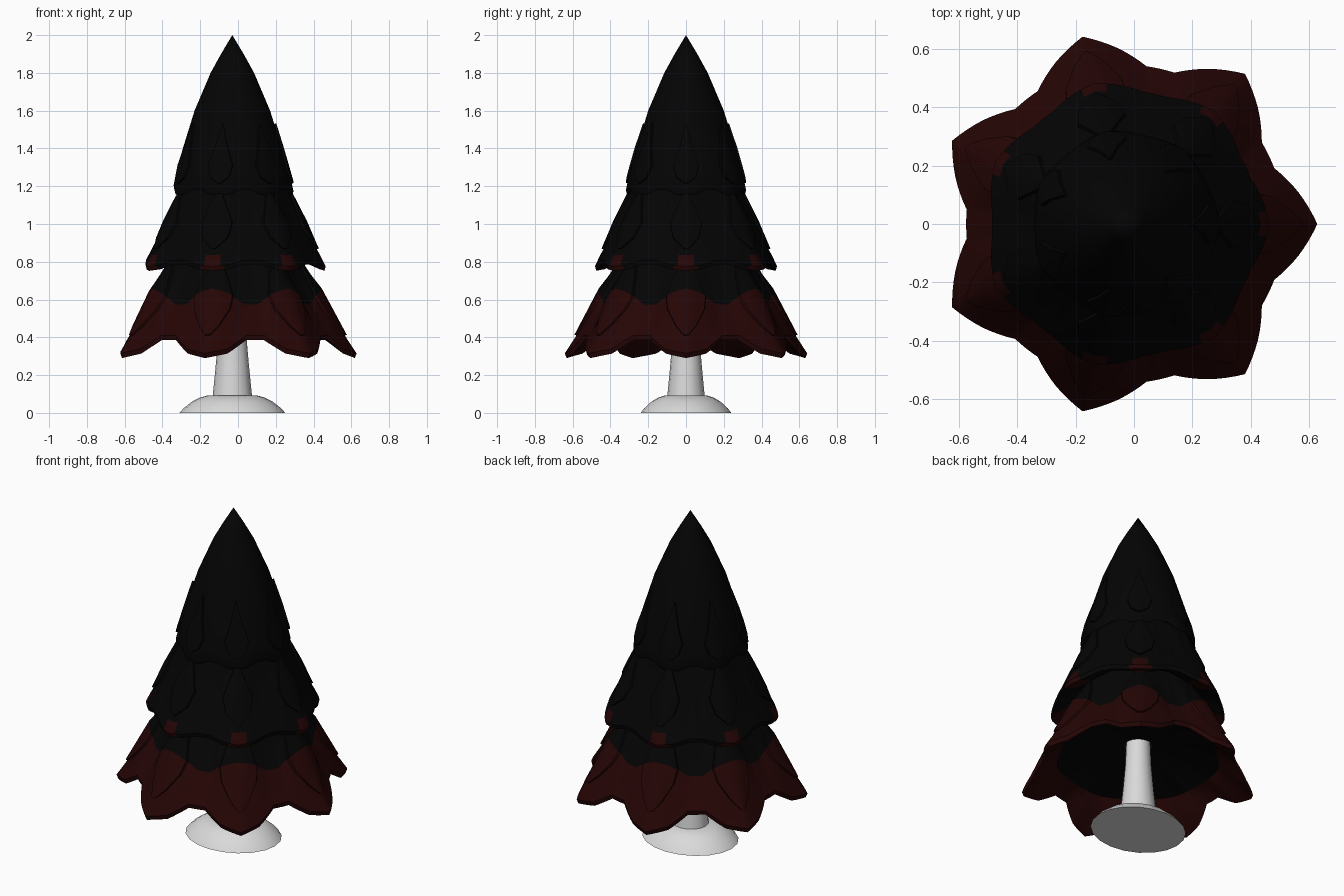
import bpy, bmesh, math

cube = bpy.data.objects.get("Cube")
if cube:
    bpy.data.objects.remove(cube)

CX = -0.03          # trunk axis offset
PETALS = 7
STEP = math.tau / PETALS


def material(name, rgb):
    m = bpy.data.materials.new(name)
    m.use_nodes = True
    m.diffuse_color = (*rgb, 1)
    bsdf = m.node_tree.nodes["Principled BSDF"]
    bsdf.inputs["Base Color"].default_value = (*rgb, 1)
    bsdf.inputs["Roughness"].default_value = 0.8
    return m


BLACK = material("black foliage", (0.0012, 0.0012, 0.0012))
RED = material("dark red tips", (0.019, 0.0015, 0.0015))
PALE = material("pale grey wood", (0.7, 0.7, 0.7))


def finish(name, bm, mats):
    bmesh.ops.remove_doubles(bm, verts=bm.verts, dist=1e-4)
    bmesh.ops.recalc_face_normals(bm, faces=bm.faces)
    mesh = bpy.data.meshes.new(name)
    bm.to_mesh(mesh)
    bm.free()
    for m in mats:
        mesh.materials.append(m)
    ob = bpy.data.objects.new(name, mesh)
    bpy.context.collection.objects.link(ob)
    bpy.ops.object.select_all(action="DESELECT")
    ob.select_set(True)
    bpy.context.view_layer.objects.active = ob
    bpy.ops.object.shade_smooth_by_angle(angle=math.radians(32))


def grid(bm, rows, closed, color):
    """Skin rows of points; color(row, column) gives the material index."""
    vs = [[bm.verts.new(p) for p in row] for row in rows]
    n = len(rows[0])
    for i in range(len(vs) - 1):
        for j in range(n if closed else n - 1):
            k = (j + 1) % n
            f = bm.faces.new((vs[i][j], vs[i + 1][j], vs[i + 1][k], vs[i][k]))
            f.material_index = color(i, j)


def lerp(a, b, t):
    return tuple(x + (y - x) * t for x, y in zip(a, b))


def petal_blend(p, knee):
    """1 on the petal ridge, knee part way out, 0 in the valley."""
    p = abs(p)
    return 1 - (1 - knee) * p / 0.2 if p <= 0.2 else max(0, knee * (0.4 - p) / 0.2)


def surface(tier, s, k, p, lift=0):
    """Point of a tier at profile row s, petal k and offset p."""
    i = min(int(s), len(tier["ridge"]) - 2)
    ridge = lerp(tier["ridge"][i], tier["ridge"][i + 1], s - i)
    valley = lerp(tier["valley"][i], tier["valley"][i + 1], s - i)
    r = valley[0] + (ridge[0] - valley[0]) * petal_blend(p, 0.52) + lift
    z = valley[1] + (ridge[1] - valley[1]) * petal_blend(p, 0.75) + lift * 0.3
    a = (k + p) * STEP
    return (CX + r * math.cos(a), r * math.sin(a), z)


# Each tier: (radius, height) rows down the outside, round the lip and back under
TIERS = {
    "lower": dict(
        ridge=[(.30, .90), (.38, .76), (.463, .655), (.595, .41), (.658, .315),
               (.648, .29), (.52, .37), (.455, .45), (.08, .535)],
        valley=[(.30, .90), (.36, .72), (.44, .575), (.515, .45), (.545, .41),
                (.54, .385), (.48, .43), (.44, .45), (.08, .535)],
        red=lambda i, p: 2 <= i <= 6,
        leaf=[(.6, .05), (1.3, .2), (2, .28), (2.4, .24), (2.8, .12), (3, .03)]),
    "middle": dict(
        ridge=[(.27, 1.25), (.305, 1.16), (.368, 1.05), (.445, .87), (.465, .835),
               (.494, .775), (.487, .752), (.37, .80), (.28, .88)],
        valley=[(.26, 1.25), (.288, 1.15), (.345, 1.02), (.415, .89), (.433, .855),
                (.457, .81), (.452, .785), (.37, .82), (.28, .88)],
        red=lambda i, p: i == 4 and abs(p) < .1 or i in (5, 6) and abs(p) < .15,
        leaf=[(.7, .01), (1.5, .15), (2.2, .27), (2.7, .2), (3.1, .03)]),
    "upper": dict(
        ridge=[(0, 2), (.06, 1.9), (.115, 1.8), (.2, 1.6), (.262, 1.4),
               (.308, 1.24), (.324, 1.175), (.317, 1.15), (.24, 1.22)],
        valley=[(0, 2), (.06, 1.9), (.115, 1.8), (.2, 1.6), (.262, 1.4),
                (.3, 1.26), (.311, 1.205), (.305, 1.18), (.24, 1.22)],
        red=lambda i, p: False,
        leaf=[(3.35, .01), (4, .16), (4.6, .28), (5, .2), (5.4, .03)]),
}

COLS = 20
for name, tier in TIERS.items():
    # Scalloped shell of the tier
    bm = bmesh.new()
    offsets = [(j - COLS // 2) / COLS for j in range(COLS)]
    rows = [[surface(tier, s, k, p) for k in range(PETALS) for p in offsets]
            for s in range(len(tier["ridge"]))]
    grid(bm, rows, True,
         lambda i, j: int(tier["red"](i, offsets[j % COLS] + 0.5 / COLS)))
    finish(name + "_foliage_tier", bm, [BLACK, RED])

    # Raised pointed leaf on every petal ridge, with a stepped tip
    bm = bmesh.new()
    leaf = [(s, w, .011) for s, w in tier["leaf"]]
    leaf.append((*tier["leaf"][-1], -.012))
    for k in range(PETALS):
        rows = []
        for s, w, lift in leaf:
            rows.append([surface(tier, s, k, w * side,
                                 -.012 if abs(side) == 1 else lift)
                         for side in (-1, -.9, -.45, 0, .45, .9, 1)])
        grid(bm, rows, False, lambda i, j: int(tier["red"](leaf[i][0], 1)))
    finish(name + "_overlay_leaves", bm, [BLACK, RED])


def turned(name, profile, sx, sy, sides):
    """Turned solid with an oval section."""
    bm = bmesh.new()
    rows = [[(CX + r * sx * math.cos(math.tau * j / sides),
              r * sy * math.sin(math.tau * j / sides), z) for j in range(sides)]
            for r, z in profile]
    grid(bm, rows, True, lambda i, j: 0)
    finish(name, bm, [PALE])


# Domed foot and tapering trunk
turned("base", [(0, 0), (1, 0), (.92, .025), (.76, .06), (.62, .08), (.47, .092), (0, .092)],
       .28, .24, 20)
turned("trunk", [(0, .08), (.105, .08), (.088, .25), (.075, .4), (.068, .56), (0, .56)],
       1, .95, 16)
